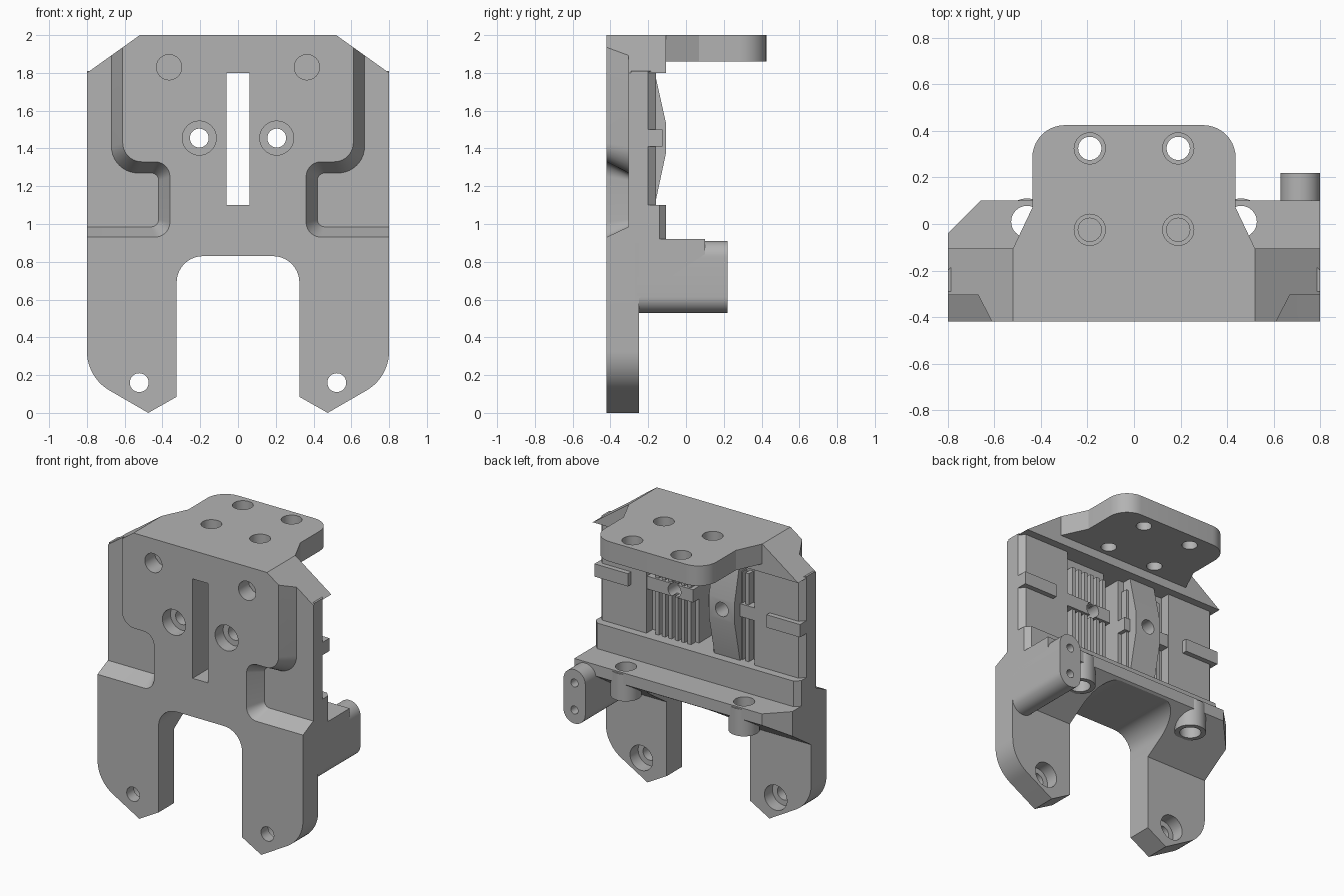
import bpy, bmesh, math
from mathutils import Vector

cube = bpy.data.objects.get("Cube")
if cube:
    bpy.data.objects.remove(cube, do_unlink=True)

grey = bpy.data.materials.new("plain_grey")
grey.use_nodes = True
COLOUR = (0.45, 0.45, 0.45, 1)
grey.diffuse_color = COLOUR
grey.node_tree.nodes["Principled BSDF"].inputs["Base Color"].default_value = COLOUR


def rounded(corners, steps=10):
    """Polygon from (a, b, radius) corners."""
    pts, n = [], len(corners)
    for i, c in enumerate(corners):
        p = Vector(c[:2])
        r = c[2] if len(c) > 2 else 0
        if not r:
            pts.append(p)
            continue
        u = (Vector(corners[i - 1][:2]) - p).normalized()
        v = (Vector(corners[(i + 1) % n][:2]) - p).normalized()
        half = u.angle(v) / 2
        centre = p + (u + v).normalized() * r / math.sin(half)
        a = p + u * r / math.tan(half) - centre
        b = p + v * r / math.tan(half) - centre
        sweep = a.angle_signed(b)
        for k in range(steps + 1):
            t = -sweep * k / steps
            pts.append(centre + Vector((a.x * math.cos(t) - a.y * math.sin(t),
                                        a.x * math.sin(t) + a.y * math.cos(t))))
    return pts


def place(p, axis, t):
    a, b = p
    return {"x": (t, a, b), "y": (a, t, b), "z": (a, b, t)}[axis]


def loft(name, low, high, axis, lo, hi):
    """Solid between two matching outlines along an axis."""
    bm = bmesh.new()
    bottom = [bm.verts.new(place(p, axis, lo)) for p in low]
    top = [bm.verts.new(place(p, axis, hi)) for p in high]
    n = len(bottom)
    bm.faces.new(bottom)
    bm.faces.new(top)
    for i in range(n):
        j = (i + 1) % n
        bm.faces.new((bottom[i], bottom[j], top[j], top[i]))
    bmesh.ops.recalc_face_normals(bm, faces=bm.faces[:])
    mesh = bpy.data.meshes.new(name)
    bm.to_mesh(mesh)
    bm.free()
    mesh.materials.append(grey)
    ob = bpy.data.objects.new(name, mesh)
    bpy.context.collection.objects.link(ob)
    return ob


def prism(name, corners, axis, lo, hi):
    pts = rounded(corners)
    return loft(name, pts, pts, axis, lo, hi)


def box(name, x0, x1, y0, y1, z0, z1):
    return prism(name, [(x0, y0), (x1, y0), (x1, y1), (x0, y1)], "z", z0, z1)


def rod(name, a, b, r, axis, lo, hi):
    ring = [(a + r * math.cos(k * math.tau / 32), b + r * math.sin(k * math.tau / 32)) for k in range(32)]
    return loft(name, ring, ring, axis, lo, hi)


def mirror(corners):
    return [(-c[0],) + tuple(c[1:]) for c in reversed(corners)]


def cut(ob, cutters):
    for c in cutters:
        m = ob.modifiers.new("cut", "BOOLEAN")
        m.operation, m.solver, m.object = "DIFFERENCE", "EXACT", c
    bpy.context.view_layer.update()
    graph = bpy.context.evaluated_depsgraph_get()
    mesh = bpy.data.meshes.new_from_object(ob.evaluated_get(graph))
    ob.modifiers.clear()
    ob.data = mesh


# Solid parts
half = [(0, 2), (0.52, 2), (0.8, 1.8), (0.8, 0.188, 0.24), (0.475, 0), (0.325, 0.085), (0.325, 0.83, 0.14)]
front_plate = prism("front_plate", half[1:] + mirror(half[1:]), "y", -0.42, -0.25)
back = [(0.8, -0.29), (0.8, -0.2), (0.765, -0.16)]
body = prism("body", back + mirror(back), "z", 0.9, 1.81)
slope = [(0.52, 2), (0.8, 1.8)]
head_cap = prism("head_cap", slope + mirror(slope), "y", -0.305, -0.105)
plate = [(0.52, -0.15), (0.52, -0.105), (0.437, 0.07), (0.437, 0.425, 0.14)]
top_plate = prism("top_plate", plate + mirror(plate), "z", 1.86, 2)
bar = [(0.8, -0.26), (0.8, -0.14), (0.765, -0.105)]
cross_bar = prism("cross_bar", bar + mirror(bar), "z", 0.84, 1.1)
shelf = prism("shelf", [(-0.26, 0.92), (0.1, 0.92), (0.1, 0.84), (-0.26, 0.6)], "x", -0.8, 0.8)
arm = prism("side_arm", [(0.63, 0.53, 0.0849), (0.8, 0.53, 0.0849), (0.8, 0.91, 0.0849), (0.63, 0.91, 0.0849)],
            "y", -0.26, 0.22)
clamp = prism("belt_clamp", [(-0.23, 1.1), (-0.165, 1.1), (-0.105, 1.38), (-0.105, 1.53), (-0.165, 1.8), (-0.23, 1.8)],
              "x", -0.305, -0.105)
bosses, pads, webs = [], [], []
for s, side in ((1, "left"), (-1, "right")):
    bosses.append(rod(side + "_boss", s * 0.46, 0.01, 0.1, "z", 0.72, 0.91))
    x0, x1 = sorted((s * 0.8, s * 0.54))
    pads.append(box(side + "_side_pad", x0, x1, -0.21, -0.125, 1.41, 1.5))
    x0, x1 = sorted((s * 0.06, s * 0.42))
    webs.append(box(side + "_belt_web", x0, x1, -0.24, -0.165, 1.41, 1.5))
    # Belt teeth
    for k in range(6):
        x = s * (0.1 + k * 0.05)
        box(f"{side}_belt_tooth_{k + 1}", x - 0.013, x + 0.013, -0.24, -0.18, 1.1, 1.72)

# Cutters
slot = box("slot_cutter", -0.06, 0.06, -0.5, 0, 1.1, 1.8)
arch = prism("arch_cutter", [(-0.325, 0.3), (0.325, 0.3), (0.325, 0.83, 0.14), (-0.325, 0.83, 0.14)], "y", -0.3, 0.3)
corner = prism("corner_cutter", [(-0.9, -0.14), (-0.56, 0.2), (-0.9, 0.2)], "z", 0.3, 1.2)
cutters = [slot, arch, corner]
recesses, bolts, foot_holes, cap_holes, pockets, shelf_holes, plate_holes = ([] for _ in range(7))
opening = [(0.9, 0.93), (0.36, 0.93, 0.08), (0.36, 1.33, 0.08), (0.61, 1.33, 0.1), (0.61, 2.1), (0.9, 2.1)]
floor = [(0.9, 0.985), (0.42, 0.985, 0.04), (0.42, 1.27, 0.04), (0.67, 1.27, 0.14), (0.67, 2.1), (0.9, 2.1)]
for s in (1, -1):
    a, b = (opening, floor) if s > 0 else (mirror(opening), mirror(floor))
    recesses.append(loft("recess_cutter", rounded(a), rounded(b), "y", -0.421, -0.305))
    bolts += [rod("bolt_cutter", s * 0.205, 1.455, 0.05, "y", -0.5, 0),
              rod("bolt_head_cutter", s * 0.205, 1.455, 0.09, "y", -0.5, -0.33)]
    foot_holes += [rod("foot_cutter", s * 0.523, 0.16, 0.05, "y", -0.5, 0),
                   rod("foot_bore_cutter", s * 0.523, 0.16, 0.088, "y", -0.34, 0)]
    cap_holes.append(rod("cap_cutter", s * 0.365, 1.83, 0.067, "y", -0.5, -0.3))
    x0, x1 = sorted((s * 0.05, s * 0.42))
    pockets.append(box("pocket_cutter", x0, x1, -0.23, 0, 1.1, 1.8))
    shelf_holes.append(rod("shelf_cutter", s * 0.46, 0.01, 0.068, "z", 0.5, 1.05))
    for y in (0.325, -0.025):
        plate_holes += [rod("plate_cutter", s * 0.19, y, 0.05, "z", 1.7, 2.1),
                        rod("plate_bore_cutter", s * 0.19, y, 0.067, "z", 1.93, 2.1)]
arm_holes = [rod("arm_cutter", 0.715, z, 0.028, "y", 0.05, 0.3) for z in (0.625, 0.815)]

# Cut the parts, then drop the cutters
cut(front_plate, recesses + [slot] + bolts + foot_holes + cap_holes)
cut(body, [slot] + pockets + bolts)
cut(top_plate, plate_holes)
cut(shelf, [arch, corner] + shelf_holes)
cut(arm, arm_holes)
cut(clamp, bolts)
for ob, hole in zip(bosses, shelf_holes):
    cut(ob, [hole])
for ob in webs:
    cut(ob, bolts)
for ob in list(bpy.context.collection.objects):
    if "tooth" in ob.name:
        cut(ob, bolts)
    if "cutter" in ob.name:
        bpy.data.objects.remove(ob, do_unlink=True)

# Smooth the rounded faces and keep the edges sharp
bpy.ops.object.select_all(action="DESELECT")
for ob in bpy.context.collection.objects:
    if ob.type == "MESH":
        ob.select_set(True)
        bpy.context.view_layer.objects.active = ob
bpy.ops.object.shade_smooth_by_angle(angle=math.radians(25))
